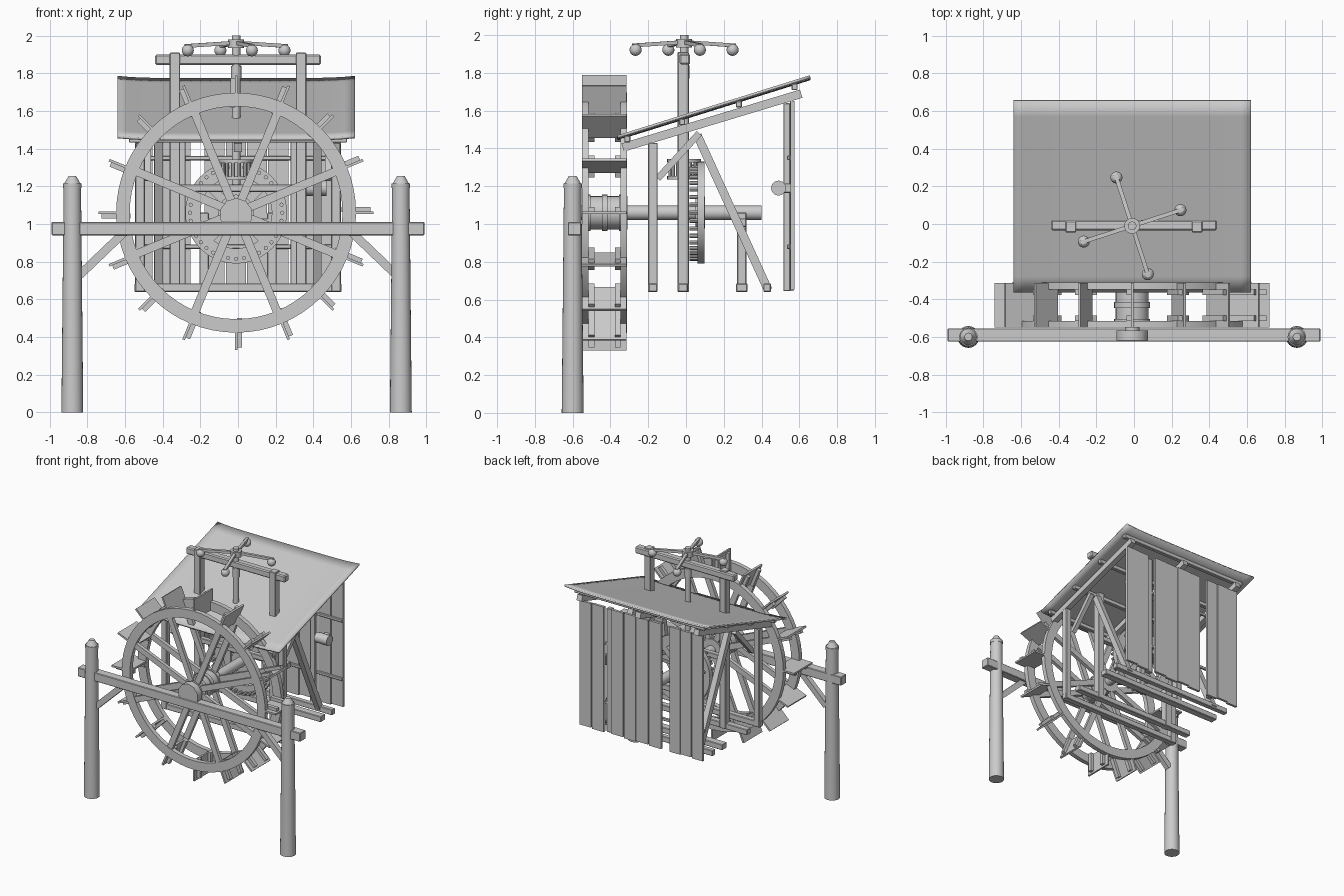
import bpy, bmesh, math
from mathutils import Vector, Matrix

if "Cube" in bpy.data.objects:
    bpy.data.objects.remove(bpy.data.objects["Cube"])

wood = bpy.data.materials.new("pale_grey_wood")
wood.diffuse_color = (0.6, 0.6, 0.6, 1)
wood.use_nodes = True
wood.node_tree.nodes["Principled BSDF"].inputs["Base Color"].default_value = wood.diffuse_color


def finish(name, bm, smooth=False):
    bmesh.ops.recalc_face_normals(bm, faces=bm.faces)
    me = bpy.data.meshes.new(name)
    bm.to_mesh(me)
    bm.free()
    me.materials.append(wood)
    ob = bpy.data.objects.new(name, me)
    bpy.context.collection.objects.link(ob)
    if smooth:
        bpy.context.view_layer.objects.active = ob
        bpy.ops.object.select_all(action='DESELECT')
        ob.select_set(True)
        bpy.ops.object.shade_smooth_by_angle(angle=math.radians(40))
    return ob


def box(name, x0, x1, y0, y1, z0, z1, bevel=0.004):
    bm = bmesh.new()
    m = Matrix.Translation(((x0 + x1) / 2, (y0 + y1) / 2, (z0 + z1) / 2)) @ Matrix.Diagonal((x1 - x0, y1 - y0, z1 - z0, 1))
    bmesh.ops.create_cube(bm, size=1, matrix=m)
    if bevel:
        bmesh.ops.bevel(bm, geom=bm.edges[:], offset=bevel, segments=1, affect='EDGES')
    return finish(name, bm)


def bar(name, p, q, w, d, side=(0, 1, 0)):
    """Beam from p to q; d is the size along side, w across it."""
    p, q, s = Vector(p), Vector(q), Vector(side)
    a = (q - p).normalized()
    t = a.cross(s).normalized()
    s = t.cross(a)
    m = Matrix((t * w, s * d, q - p)).transposed().to_4x4()
    m.translation = (p + q) / 2
    bm = bmesh.new()
    bmesh.ops.create_cube(bm, size=1, matrix=m)
    return finish(name, bm)


def cyl(name, p, q, r1, r2=None, n=20):
    p, q = Vector(p), Vector(q)
    m = Matrix.Translation((p + q) / 2) @ (q - p).to_track_quat('Z', 'Y').to_matrix().to_4x4()
    bm = bmesh.new()
    bmesh.ops.create_cone(bm, cap_ends=True, segments=n, radius1=r1,
                          radius2=r1 if r2 is None else r2, depth=(q - p).length, matrix=m)
    return finish(name, bm, True)


CX, CZ = -0.01, 1.06


def polar(r, a, y):
    return (CX + r * math.cos(a), y, CZ + r * math.sin(a))


def ring(name, ri, ro, y0, y1, n=64):
    bm = bmesh.new()
    loops = [[bm.verts.new(polar(r, 2 * math.pi * i / n, y)) for r, y in
              ((ri, y0), (ro, y0), (ro, y1), (ri, y1))] for i in range(n)]
    for i in range(n):
        a, b = loops[i], loops[(i + 1) % n]
        for k in range(4):
            bm.faces.new((a[k], a[(k + 1) % 4], b[(k + 1) % 4], b[k]))
    return finish(name, bm, True)


# Support posts, braces and the front beam
for s, px in ((-1, -0.88), (1, 0.865)):
    cyl("support_post", (px, -0.6, 0), (px, -0.6, 1.21), 0.058, 0.046, 24)
    cyl("post_band", (px, -0.6, 1.19), (px, -0.6, 1.215), 0.049, None, 24)
    cyl("post_cap", (px, -0.6, 1.21), (px, -0.6, 1.255), 0.046, 0.02, 24)
    bar("post_brace", (s * 0.84, -0.59, 0.73), (s * 0.6, -0.59, 0.96), 0.045, 0.04)
    cyl("beam_peg", (px, -0.635, 0.975), (px, -0.6, 0.975), 0.012, None, 10)
box("front_beam", -0.99, 0.99, -0.625, -0.555, 0.94, 1.01)

# Axle, bearings and hub
cyl("axle", (CX, -0.62, CZ), (CX, 0.4, CZ), 0.038)
cyl("front_bearing", (CX, -0.62, 1.05), (CX, -0.565, 1.05), 0.088, None, 10)
cyl("hub", (CX, -0.53, CZ), (CX, -0.31, CZ), 0.088, None, 24)
for y in (-0.52, -0.43, -0.34):
    cyl("hub_band", (CX, y - 0.015, CZ), (CX, y + 0.015, CZ), 0.096, None, 24)

# Water wheel: two rims, eight spokes each, sixteen paddles
for y in (-0.533, -0.33):
    ring("wheel_rim", 0.565, 0.637, y - 0.018, y + 0.018)
    for i in range(8):
        a = math.radians(22.5 + 45 * i)
        bar("wheel_spoke", polar(0.07, a, y), polar(0.575, a, y), 0.045, 0.028)
for i in range(16):
    a = math.radians(22.5 * i)
    bar("paddle", polar(0.565, a, -0.432), polar(0.73, a, -0.432), 0.014, 0.235)
    off = Vector((-math.sin(a), 0, math.cos(a))) * 0.018
    for y in (-0.5, -0.362):
        bar("paddle_arm", Vector(polar(0.56, a, y)) + off, Vector(polar(0.715, a, y)) + off, 0.026, 0.03)

# Face gear with pegs
ring("gear_rim", 0.19, 0.27, 0.06, 0.098, 48)
ring("gear_inner_rim", 0.035, 0.085, 0.05, 0.1, 24)
for i in range(4):
    a = math.pi / 4 + math.pi / 2 * i
    bar("gear_spoke", polar(0.05, a, 0.08), polar(0.2, a, 0.08), 0.045, 0.03)
for i in range(36):
    a = 2 * math.pi * i / 36
    cyl("gear_peg", polar(0.245, a, 0.018), polar(0.245, a, 0.065), 0.011, None, 8)

# Lantern pinion on the upright shaft
SX, SY = -0.01, -0.01
cyl("upright_shaft", (SX, SY, 1.2), (SX, SY, 2.0), 0.023, None, 16)
cyl("shaft_collar", (SX, SY, 1.77), (SX, SY, 1.84), 0.028, None, 16)
for z in (1.235, 1.325):
    cyl("pinion_disc", (SX, SY, z), (SX, SY, z + 0.018), 0.09, None, 24)
for i in range(14):
    a = 2 * math.pi * i / 14
    x, y = SX + 0.075 * math.cos(a), SY + 0.075 * math.sin(a)
    cyl("pinion_stave", (x, y, 1.24), (x, y, 1.33), 0.01, None, 8)

# Governor arms and weights on top
cyl("governor_hub", (SX, SY, 1.935), (SX, SY, 1.98), 0.042, None, 16)
for i in range(4):
    a = math.radians(18 + 90 * i)
    d = Vector((math.cos(a), math.sin(a), 0))
    c = Vector((SX, SY, 0))
    bar("governor_arm", c + d * 0.02 + Vector((0, 0, 1.962)), c + d * 0.285 + Vector((0, 0, 1.945)), 0.022, 0.02, (0, 0, 1))
    bm = bmesh.new()
    p = c + d * 0.27 + Vector((0, 0, 1.922))
    bmesh.ops.create_uvsphere(bm, u_segments=16, v_segments=10, radius=0.032, matrix=Matrix.Translation(p))
    finish("governor_weight", bm, True)

# Main frame
box("top_beam", -0.44, 0.44, -0.035, 0.022, 1.845, 1.9, 0.008)
box("shaft_step_beam", -0.36, 0.36, -0.045, -0.005, 1.17, 1.21)
for s in (-1, 1):
    box("main_post", s * 0.335 - 0.028, s * 0.335 + 0.028, -0.045, 0.015, 0.64, 1.91)
    box("front_post", s * 0.52 - 0.025, s * 0.52 + 0.025, -0.2, -0.15, 0.64, 1.43)
    bar("raking_leg", (s * 0.42, 0.06, 1.47), (s * 0.42, 0.435, 0.65), 0.045, 0.045, (1, 0, 0))
    bar("roof_brace", (s * 0.48, -0.15, 1.24), (s * 0.48, 0.07, 1.48), 0.035, 0.035, (1, 0, 0))
    box("bearing_post", s * 0.18 - 0.025, s * 0.18 + 0.025, 0.27, 0.32, 0.66, 1.06)
box("rear_bearing_beam", -0.25, 0.25, 0.27, 0.32, 0.985, 1.03)
for y, w in ((-0.175, 0.045), (-0.015, 0.05), (0.295, 0.06), (0.43, 0.04)):
    box("sill_beam", -0.55, 0.55, y - w / 2, y + w / 2, 0.64, 0.685)

# Roof: rafters, purlins and a thin sheet with gently raised edges
for x in (-0.52, 0, 0.52):
    bar("rafter", (x, -0.335, 1.405), (x, 0.61, 1.69), 0.045, 0.045, (1, 0, 0))
for y in (-0.31, -0.02, 0.28, 0.575):
    z = 1.455 + (y + 0.37) * 0.312 - 0.025
    box("purlin", -0.58, 0.58, y - 0.016, y + 0.016, z - 0.016, z + 0.018)
bm = bmesh.new()
NX, NY = 24, 12
grid = []
for j in range(NY + 1):
    v = j / NY
    row = []
    for i in range(NX + 1):
        u = 2 * i / NX - 1
        y = -0.365 + 1.02 * v
        row.append(bm.verts.new((-0.01 + 0.63 * u, y, 1.457 + 0.318 * v + 0.012 * abs(u) ** 6)))
    grid.append(row)
for j in range(NY):
    for i in range(NX):
        bm.faces.new((grid[j][i], grid[j][i + 1], grid[j + 1][i + 1], grid[j + 1][i]))
roof = finish("roof_sheet", bm, True)
mod = roof.modifiers.new("thickness", 'SOLIDIFY')
mod.thickness = 0.014
mod.offset = -1

# Back wall: boards, studs and rails
for x0, x1, n in ((-0.55, -0.25, 3), (-0.18, 0.27, 4), (0.33, 0.55, 2)):
    w = (x1 - x0) / n
    for k in range(n):
        t = 0.004 * (k % 2)
        box("wall_board", x0 + k * w + 0.003, x0 + (k + 1) * w - 0.003, 0.55 + t, 0.57 + t, 0.645 + 2 * t, 1.65, 0)
for x in (-0.3, 0.3):
    box("wall_stud", x - 0.022, x + 0.022, 0.515, 0.552, 0.645, 1.64)
for z in (0.88, 1.35):
    box("wall_rail", -0.55, 0.55, 0.535, 0.552, z - 0.012, z + 0.012)

# Small keg on the wall
cyl("keg", (0.36, 0.49, 1.19), (0.47, 0.49, 1.19), 0.04, None, 12)
box("keg_bracket", 0.39, 0.44, 0.49, 0.56, 1.165, 1.215)
